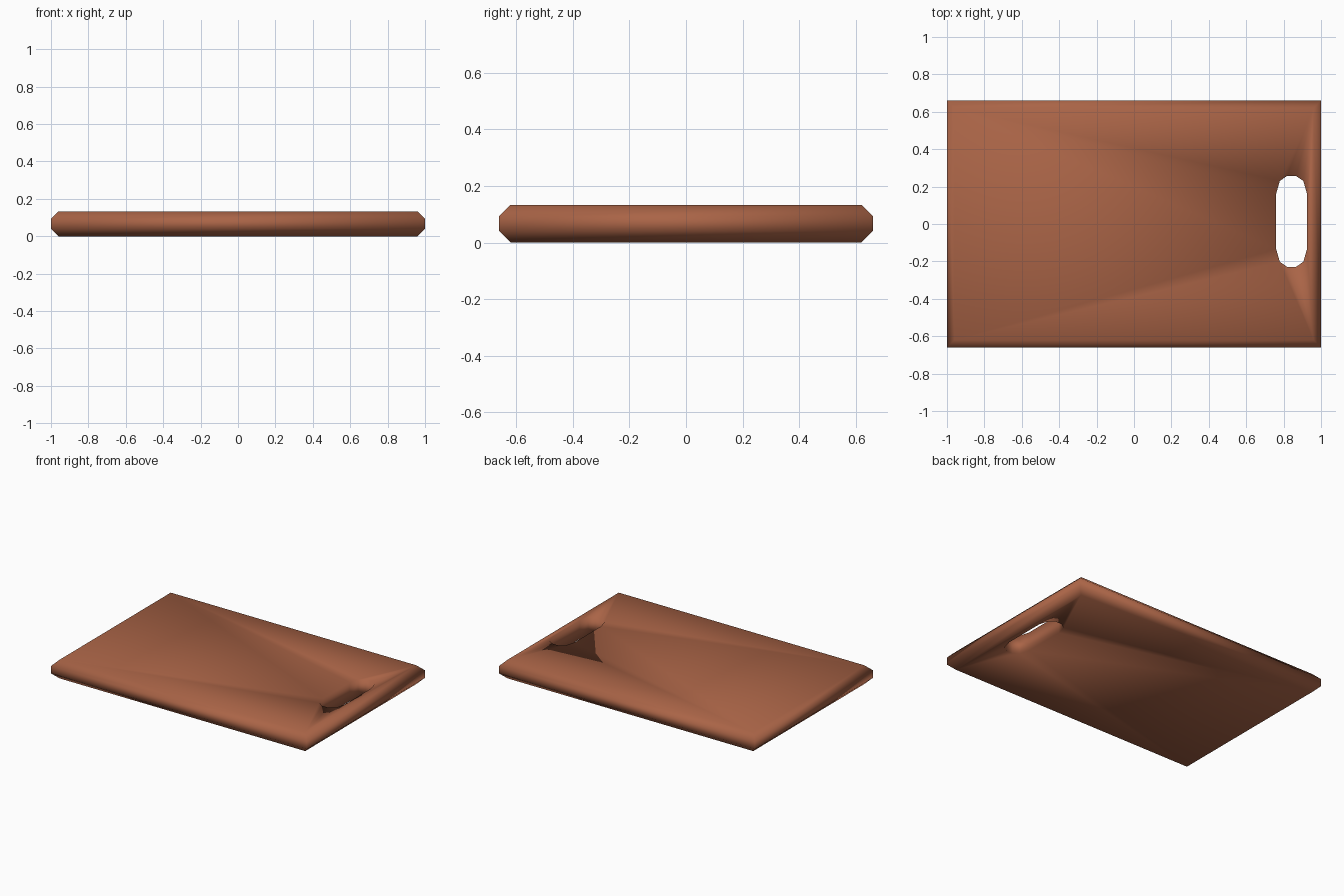
import bpy, bmesh

if "Cube" in bpy.data.objects:
    bpy.data.objects.remove(bpy.data.objects["Cube"])

HX, HY, H, C = 1.0, 0.66, 0.133, 0.04   # half sizes, thickness, chamfer

mat = bpy.data.materials.new("warm brown wood")
mat.diffuse_color = (0.40, 0.127, 0.062, 1)
mat.use_nodes = True
mat.node_tree.nodes["Principled BSDF"].inputs["Base Color"].default_value = mat.diffuse_color

bm = bmesh.new()


def ring(points, z):
    return [bm.verts.new((x, y, z)) for x, y in points]


def bridge(a, b):
    n = len(a)
    for i in range(n):
        bm.faces.new((a[i], a[(i + 1) % n], b[(i + 1) % n], b[i]))


def rect(inset):
    x, y = HX - inset, HY - inset
    return [(-x, -y), (x, -y), (x, y), (-x, y)]


# board rim with chamfered upper and lower edges
rim = [ring(rect(i), z) for i, z in ((C, 0), (0, C), (0, H - C), (C, H))]
for a, b in zip(rim, rim[1:]):
    bridge(a, b)

# handle slot with faceted rounded ends
cx, cy = 0.8425, 0.014
quarter = [(0.0825, 0.148), (0.063, 0.216), (0.024, 0.243)]
half = quarter + [(-x, y) for x, y in reversed(quarter)]
outline = half + [(-x, -y) for x, y in half]
outline = [(cx + x, cy + y) for x, y in outline]
slot = [ring(outline, z) for z in (0, H)]
bridge(slot[1], slot[0])

# top and bottom surfaces around the slot
for outer, inner in ((rim[0], slot[0]), (rim[-1], slot[1])):
    edges = [bm.edges.get((l[i], l[(i + 1) % len(l)]))
             for l in (outer, inner) for i in range(len(l))]
    bmesh.ops.triangle_fill(bm, edges=edges, use_beauty=True)

bmesh.ops.recalc_face_normals(bm, faces=bm.faces)
for f in bm.faces:
    f.smooth = True

mesh = bpy.data.meshes.new("cutting_board")
bm.to_mesh(mesh)
bm.free()
mesh.materials.append(mat)
board = bpy.data.objects.new("cutting_board", mesh)
bpy.context.collection.objects.link(board)
